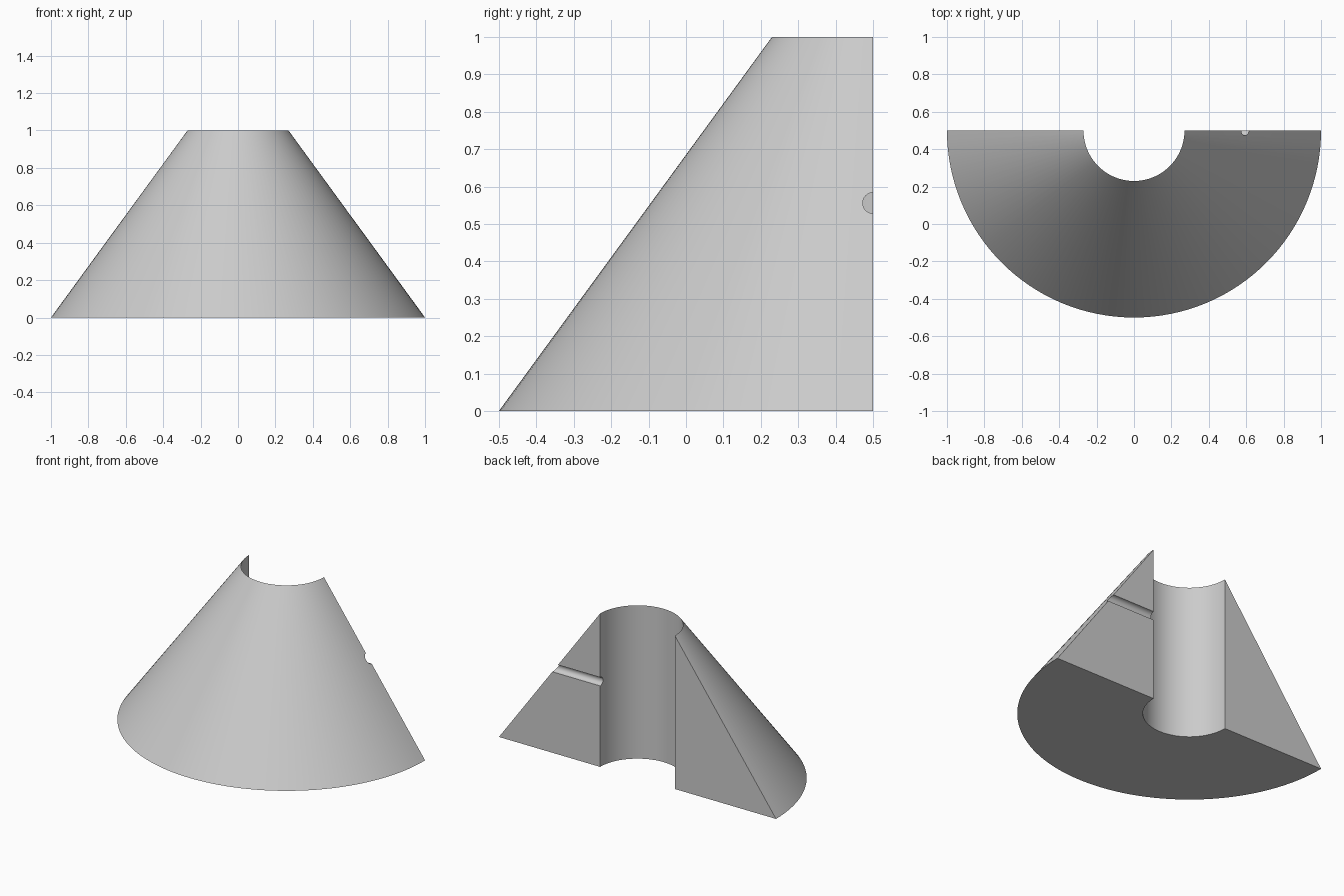
import bpy, bmesh, math
from mathutils import Matrix, Vector

cube = bpy.data.objects.get("Cube")
if cube:
    bpy.data.objects.remove(cube, do_unlink=True)

BORE, BASE, HEIGHT, BACK = 0.27, 1.0, 1.0, 0.5
GROOVE_Z, GROOVE_R = 0.556, 0.028


def make_object(name, bm):
    bmesh.ops.recalc_face_normals(bm, faces=bm.faces)
    mesh = bpy.data.meshes.new(name)
    bm.to_mesh(mesh)
    bm.free()
    obj = bpy.data.objects.new(name, mesh)
    bpy.context.collection.objects.link(obj)
    return obj


grey = bpy.data.materials.new("light grey")
grey.use_nodes = True
colour = (0.6, 0.6, 0.6, 1)
grey.diffuse_color = colour
grey.node_tree.nodes["Principled BSDF"].inputs["Base Color"].default_value = colour

# Half cone with a bore: a triangular section swept half a turn
bm = bmesh.new()
section = [(BORE, 0), (BASE, 0), (BORE, HEIGHT)]
face = bm.faces.new([bm.verts.new((-r, BACK, z)) for r, z in section])
bmesh.ops.spin(bm, geom=[face] + face.edges[:] + face.verts[:], cent=(0, BACK, 0),
               axis=(0, 0, 1), angle=math.pi, steps=64, use_duplicate=False)
# Close the starting end if the sweep left it open
bmesh.ops.holes_fill(bm, edges=[e for e in bm.edges if e.is_boundary], sides=3)
cone = make_object("half_cone", bm)
cone.data.materials.append(grey)

# Round groove across the left cut face
bm = bmesh.new()
place = Matrix.Translation(Vector((0.5, BACK, GROOVE_Z))) @ Matrix.Rotation(math.pi / 2, 4, 'Y')
bmesh.ops.create_cone(bm, cap_ends=True, segments=32, radius1=GROOVE_R,
                      radius2=GROOVE_R, depth=0.8, matrix=place)
cutter = make_object("groove_cutter", bm)
cutter.data.materials.append(grey)
cutter.hide_render = True

groove = cone.modifiers.new("groove", 'BOOLEAN')
groove.operation = 'DIFFERENCE'
groove.solver = 'EXACT'
groove.object = cutter
for o in bpy.context.selected_objects:
    o.select_set(False)
bpy.context.view_layer.objects.active = cone
cone.select_set(True)
bpy.ops.object.modifier_apply(modifier=groove.name)
bpy.data.objects.remove(cutter, do_unlink=True)
bpy.ops.object.shade_smooth_by_angle(angle=math.radians(30))
